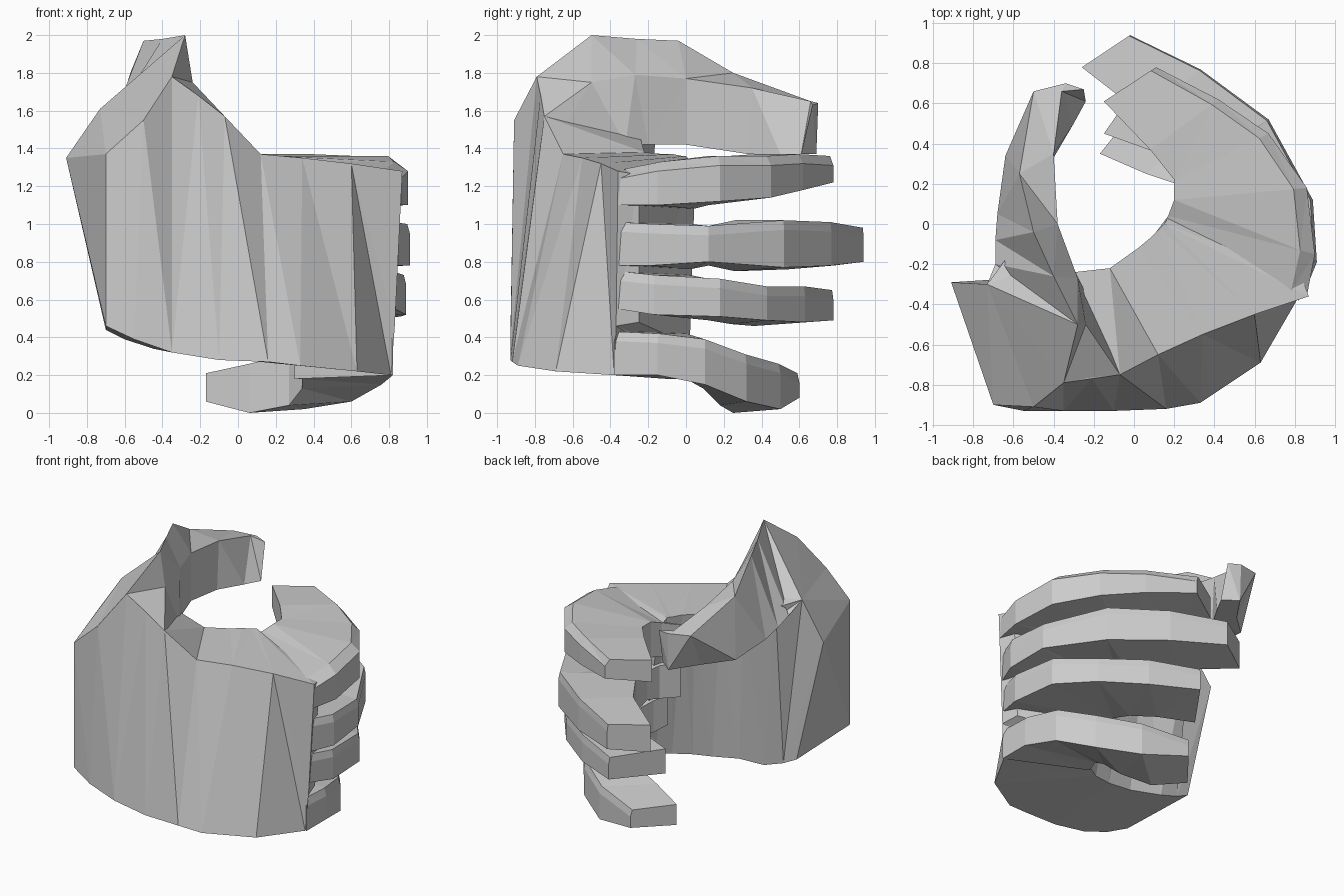
import bpy, bmesh


def loft(name, sections):
    """Skin a row of equal-sized sections into a closed, flat-shaded solid."""
    bm = bmesh.new()
    rings = [[bm.verts.new(p) for p in s] for s in sections]
    n = len(rings[0])
    for a, b in zip(rings, rings[1:]):
        for i in range(n):
            j = (i + 1) % n
            bm.faces.new((a[i], a[j], b[j], b[i]))
    bm.faces.new(rings[0])
    bm.faces.new(rings[-1][::-1])
    bmesh.ops.triangulate(bm, faces=[f for f in bm.faces if len(f.verts) == 4])
    bmesh.ops.recalc_face_normals(bm, faces=bm.faces)
    me = bpy.data.meshes.new(name)
    bm.to_mesh(me)
    bm.free()
    ob = bpy.data.objects.new(name, me)
    bpy.context.collection.objects.link(ob)
    return ob


def finger(name, stations, inset=0.0):
    """Stations: outer x, y, inner x, y, low z, high z. Outer top edge is drawn in."""
    secs = []
    for ox, oy, ix, iy, lo, hi in stations:
        tx, ty = ox + (ix - ox) * inset, oy + (iy - oy) * inset
        secs.append([(ox, oy, lo + 0.02), (ox, oy, hi - 0.05), (tx, ty, hi),
                     (ix, iy, hi), (ix, iy, lo)])
    return loft(name, secs)


# palm: outer bottom, outer top, inner top, inner bottom, from wrist to knuckles
loft("palm", [
    [(-.70, -.90, .46), (-.70, -.90, 1.37), (-.91, -.29, 1.35), (-.70, -.28, .44)],
    [(-.55, -.93, .39), (-.50, -.91, 1.55), (-.73, -.30, 1.61), (-.60, -.27, .39)],
    [(-.35, -.93, .32), (-.35, -.79, 1.78), (-.62, -.15, 1.58), (-.45, -.26, .34)],
    [(-.10, -.93, .28), (-.21, -.77, 1.68), (-.30, -.24, 1.45), (-.22, -.30, .31)],
    [(.16, -.92, .27), (-.07, -.75, 1.57), (-.12, -.22, 1.38), (-.02, -.28, .28)],
    [(.33, -.89, .25), (.12, -.65, 1.37), (.02, -.12, 1.37), (.12, -.25, .27)],
    [(.63, -.69, .22), (.34, -.55, 1.35), (.08, -.07, 1.37), (.24, -.18, .27)],
    [(.81, -.38, .20), (.60, -.45, 1.32), (.13, -.02, 1.36), (.32, -.10, .28)],
    [(.83, -.37, .46), (.87, -.36, 1.28), (.15, .00, 1.36), (.34, -.05, .34)],
    [(.80, -.25, .48), (.83, -.25, 1.26), (.18, .05, 1.30), (.34, .02, .36)],
])

# thumb: outer top, inner top, inner bottom, outer bottom, from base to tip
loft("thumb", [
    [(-.35, -.79, 1.78), (-.07, -.75, 1.57), (-.09, -.66, 1.49), (-.73, -.30, 1.61)],
    [(-.28, -.50, 2.0), (-.24, -.50, 1.75), (-.25, -.32, 1.42), (-.69, -.20, 1.52)],
    [(-.40, -.26, 1.98), (-.28, -.27, 1.79), (-.31, -.20, 1.42), (-.69, -.08, 1.48)],
    [(-.50, -.04, 1.97), (-.38, 0.0, 1.77), (-.38, 0.0, 1.42), (-.68, .05, 1.44)],
    [(-.57, .25, 1.80), (-.40, .35, 1.72), (-.40, .33, 1.37), (-.64, .34, 1.39)],
    [(-.50, .66, 1.65), (-.36, .66, 1.65), (-.30, .50, 1.37), (-.47, .50, 1.37)],
    [(-.34, .70, 1.64), (-.25, .67, 1.63), (-.24, .61, 1.37), (-.34, .69, 1.37)],
])

finger("index_finger", [
    (.86, -.36, .08, -.08, 1.08, 1.29), (.90, -.15, .17, .04, 1.08, 1.33),
    (.86, .18, .20, .12, 1.10, 1.36), (.67, .45, .20, .22, 1.12, 1.36),
    (.42, .62, .08, .37, 1.16, 1.37), (.11, .78, -.15, .61, 1.20, 1.36)], .10)
finger("middle_finger", [
    (.84, -.36, .10, -.08, .76, 1.01), (.91, -.19, .20, .02, .76, 1.00),
    (.89, .12, .23, .12, .78, .99), (.67, .52, .22, .26, .75, 1.02),
    (.33, .77, .05, .54, .76, 1.01), (-.02, .94, -.26, .78, .78, .98)], .02)
finger("ring_finger", [
    (.83, -.36, .20, -.08, .53, .75), (.89, -.17, .25, .02, .50, .73),
    (.86, .18, .28, .12, .49, .71), (.67, .43, .24, .24, .47, .67),
    (.40, .63, .10, .36, .46, .67), (.08, .78, -.15, .45, .47, .65)], .02)
finger("little_finger", [
    (.82, -.38, .30, -.10, .18, .43), (.82, -.15, .34, .0, .18, .42),
    (.76, .10, .34, .09, .13, .39), (.60, .32, .27, .18, .04, .31),
    (.35, .50, .06, .25, .0, .26), (.03, .60, -.17, .35, .06, .21)], .04)
